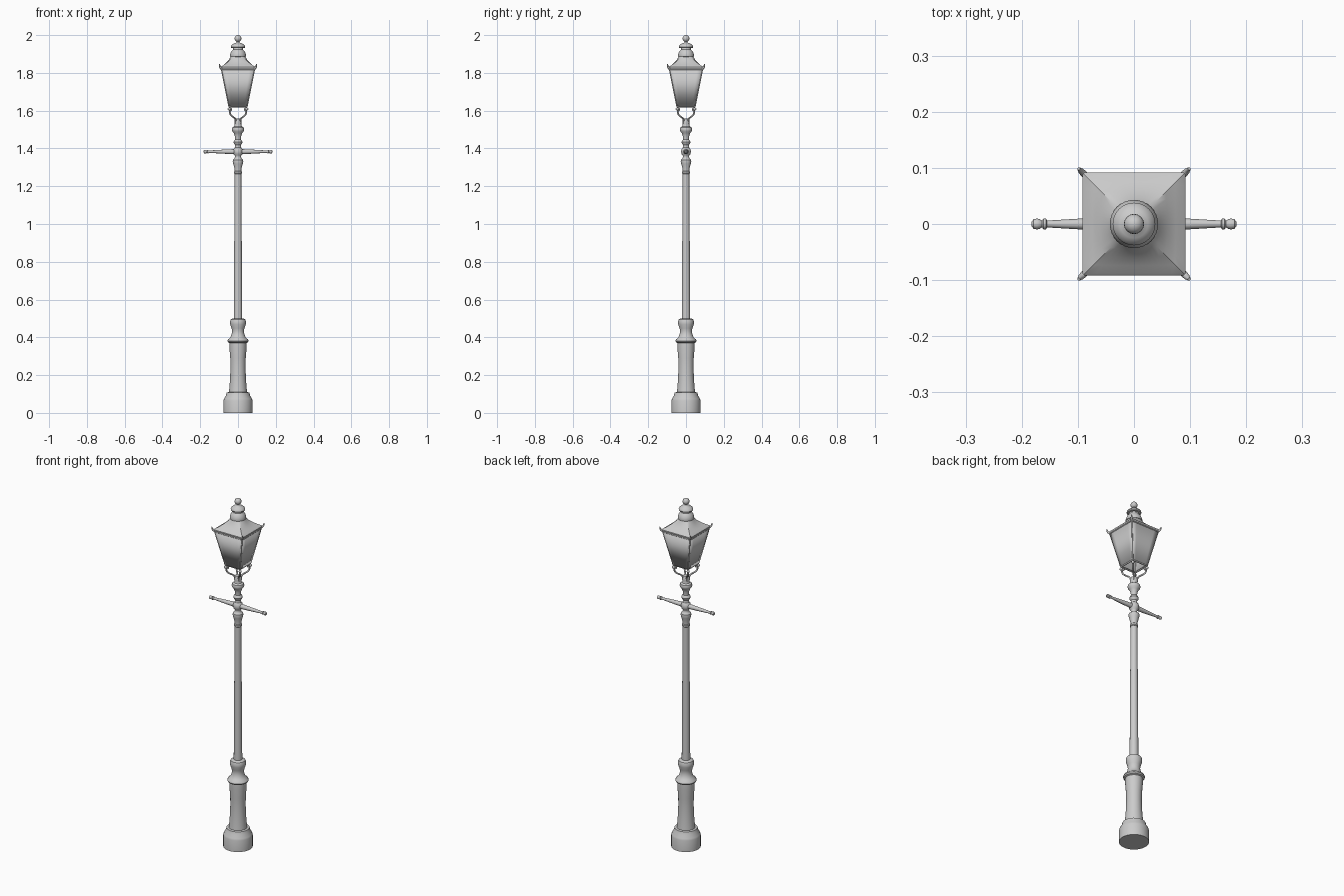
import bpy, bmesh, math
from mathutils import Vector

if "Cube" in bpy.data.objects:
    bpy.data.objects.remove(bpy.data.objects["Cube"])


def finish(name, bm, smooth=True):
    bmesh.ops.recalc_face_normals(bm, faces=bm.faces)
    me = bpy.data.meshes.new(name)
    bm.to_mesh(me)
    bm.free()
    ob = bpy.data.objects.new(name, me)
    bpy.context.collection.objects.link(ob)
    if smooth:
        bpy.ops.object.select_all(action='DESELECT')
        ob.select_set(True)
        bpy.context.view_layer.objects.active = ob
        bpy.ops.object.shade_smooth_by_angle(angle=math.radians(35))
    return ob


def loft(name, rings, n=32, caps=True):
    """Rings are (half width, height, squareness 0..1)."""
    bm = bmesh.new()
    loops = []
    for r, z, sq in rings:
        loop = []
        for i in range(n):
            a = 2 * math.pi * i / n
            c, s = math.cos(a), math.sin(a)
            k = r * (1 - sq + sq / max(abs(c), abs(s)))
            loop.append(bm.verts.new((k * c, k * s, z)))
        loops.append(loop)
    for lo, hi in zip(loops, loops[1:]):
        for i in range(n):
            j = (i + 1) % n
            bm.faces.new((lo[i], lo[j], hi[j], hi[i]))
    if caps:
        bm.faces.new(loops[0])
        bm.faces.new(loops[-1])
    return finish(name, bm)


def lathe(name, profile, n=32):
    return loft(name, [(r, z, 0) for r, z in profile], n)


def tube(name, points, radius, taper=None):
    cu = bpy.data.curves.new(name, 'CURVE')
    cu.dimensions = '3D'
    cu.bevel_depth = radius
    cu.bevel_resolution = 2
    cu.use_fill_caps = True
    sp = cu.splines.new('NURBS' if len(points) > 2 else 'POLY')
    sp.points.add(len(points) - 1)
    for i, p in enumerate(points):
        sp.points[i].co = (*p, 1)
        if taper:
            sp.points[i].radius = taper[i]
    if len(points) > 2:
        sp.use_endpoint_u = True
        sp.order_u = 3
        sp.resolution_u = 6
    ob = bpy.data.objects.new(name, cu)
    bpy.context.collection.objects.link(ob)
    return ob


def ball(name, r, loc):
    bm = bmesh.new()
    bmesh.ops.create_uvsphere(bm, u_segments=16, v_segments=10, radius=r)
    bmesh.ops.translate(bm, verts=bm.verts, vec=loc)
    return finish(name, bm)


# Turned pedestal
lathe("pedestal", [
    (.077, 0), (.077, .065), (.074, .075), (.064, .092), (.060, .108), (.048, .110),
    (.046, .13), (.042, .18), (.040, .24), (.041, .29), (.045, .34), (.045, .37),
    (.053, .374), (.056, .381), (.052, .390), (.042, .398), (.034, .415), (.031, .432),
    (.034, .448), (.041, .468), (.042, .484), (.038, .495), (.030, .500), (.022, .501)])

# Tapered shaft
lathe("shaft", [(.0225, .495), (.0175, 1.28)], 24)

# Turned collars at the top of the post
lathe("post_head", [
    (.018, 1.265), (.021, 1.268), (.021, 1.276), (.018, 1.280), (.019, 1.295), (.025, 1.318),
    (.028, 1.330), (.027, 1.340), (.020, 1.346), (.016, 1.354), (.017, 1.362), (.024, 1.370),
    (.026, 1.383), (.024, 1.396), (.017, 1.404), (.016, 1.418), (.022, 1.426), (.024, 1.433),
    (.021, 1.441), (.016, 1.447), (.017, 1.466), (.023, 1.482), (.031, 1.492), (.033, 1.501),
    (.030, 1.511), (.021, 1.517), (.018, 1.525), (.020, 1.535), (.018, 1.545), (.014, 1.556),
    (.008, 1.558)])

# Ladder rest with knobbed ends
half_bar = [(.014, 0), (.013, .03), (.010, .09), (.0065, .148), (.0065, .155),
            (.010, .157), (.010, .161), (.006, .164), (.0085, .168), (.0098, .173),
            (.0085, .179), (.004, .1825)]
bar = lathe("ladder_bar", [(r, -z) for r, z in half_bar[:0:-1]] + half_bar, 16)
bar.rotation_euler = (0, math.pi / 2, 0)
bar.location.z = 1.383

# Glazed lantern body
glass = loft("lantern_glass", [(.048, 1.622, 1), (.088, 1.822, 1)], 32, False)
mod = glass.modifiers.new("thickness", 'SOLIDIFY')
mod.thickness = .003

# Lantern frame, brackets and eave horns on the four diagonals
q = math.sqrt(.5)
for i in range(4):
    a = math.pi / 4 + i * math.pi / 2
    d = Vector((math.cos(a), math.sin(a), 0))
    e = Vector((-d.y, d.x, 0))

    def at(r, z):
        return d * r + Vector((0, 0, z))

    def nxt(r, z):
        return e * r + Vector((0, 0, z))

    tube(f"corner_bar_{i}", [at(.048 / q, 1.622), at(.088 / q, 1.822)], .003)
    tube(f"bottom_rail_{i}", [at(.047 / q, 1.622), nxt(.047 / q, 1.622)], .0045)
    tube(f"top_rail_{i}", [at(.089 / q, 1.818), nxt(.089 / q, 1.818)], .003)
    tube(f"bracket_{i}", [
        at(.016, 1.530), at(.016, 1.556), at(.036, 1.566), at(.058, 1.578), at(.064, 1.603),
        at(.053, 1.614), at(.050, 1.602), at(.058, 1.600)], .0045)
    ball(f"bracket_scroll_{i}", .008, at(.066, 1.609))
    tube(f"eave_horn_{i}", [
        at(.085 / q, 1.820), at(.092 / q, 1.826), at(.096 / q, 1.834), at(.0985 / q, 1.846)],
        .006, [1, 1, .8, .4])

# Square roof sweeping into a round neck
loft("roof", [
    (.088, 1.818, 1), (.092, 1.824, 1), (.092, 1.830, 1), (.088, 1.834, 1),
    (.074, 1.843, .95), (.060, 1.856, .8), (.048, 1.870, .5), (.039, 1.886, .12),
    (.036, 1.892, 0)], 48)

# Tiered vent and finial
lathe("vent_cap", [
    (.034, 1.884), (.042, 1.886), (.043, 1.891), (.040, 1.904), (.034, 1.916), (.027, 1.923),
    (.026, 1.931), (.036, 1.933), (.038, 1.938), (.035, 1.946), (.025, 1.954), (.012, 1.959),
    (.008, 1.963), (.008, 1.972)])
ball("finial_ball", .018, (0, 0, 1.982))
